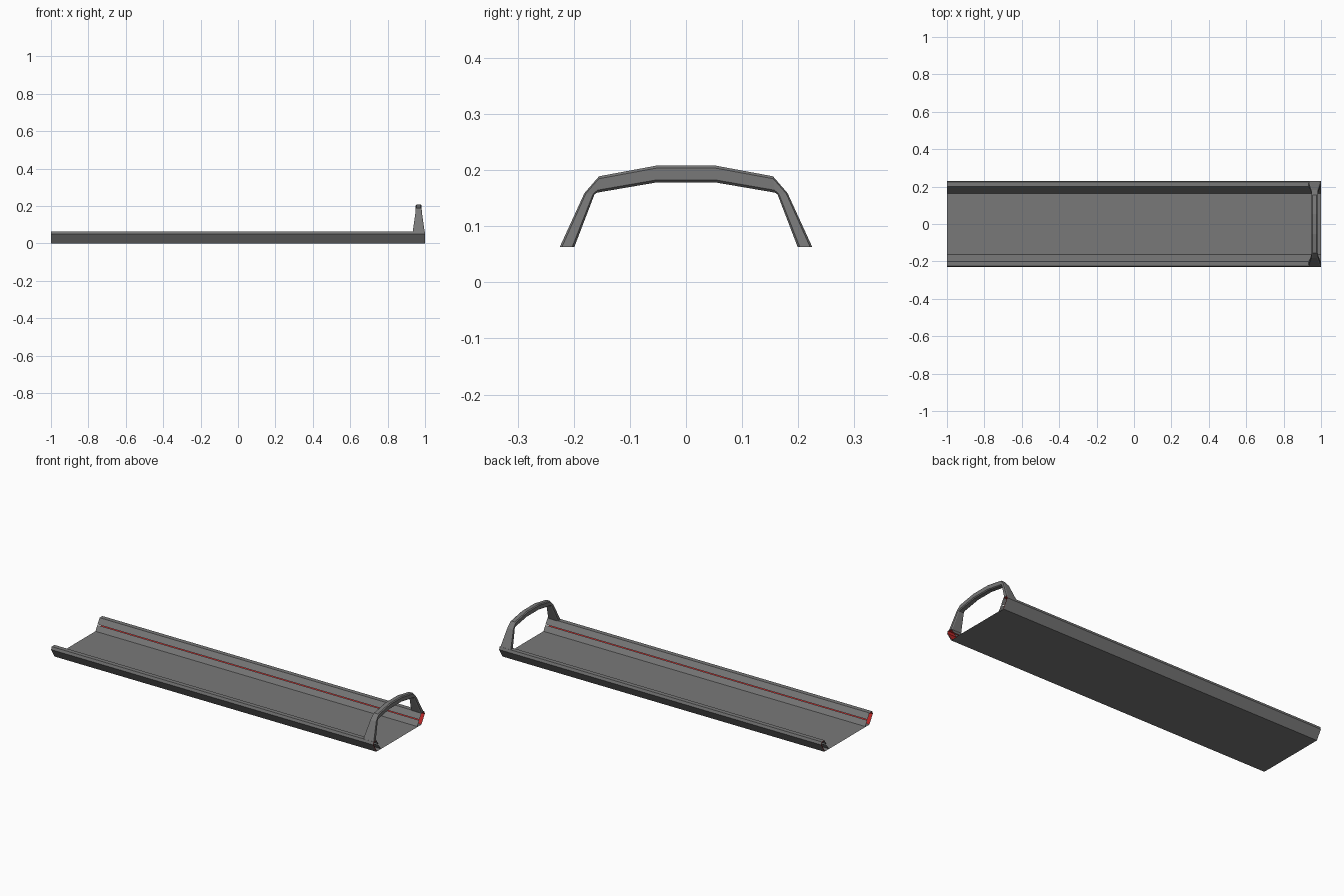
import bpy
import bmesh

if "Cube" in bpy.data.objects:
    bpy.data.objects.remove(bpy.data.objects["Cube"])

def material(name, rgb):
    m = bpy.data.materials.new(name)
    m.diffuse_color = (*rgb, 1)
    m.use_nodes = True
    m.node_tree.nodes["Principled BSDF"].inputs["Base Color"].default_value = m.diffuse_color
    return m

dark = material("dark_grey", (0.19, 0.19, 0.19))
red = material("red", (0.5, 0.02, 0.02))

def loft(name, rings, mat, closed=True):
    # skin a list of equally sized sections, ends left open
    n = len(rings[0])
    faces = []
    for i in range(len(rings) - 1):
        for j in range(n if closed else n - 1):
            k = (j + 1) % n
            faces.append((i * n + j, i * n + k, (i + 1) * n + k, (i + 1) * n + j))
    me = bpy.data.meshes.new(name)
    me.from_pydata([v for r in rings for v in r], [], faces)
    bm = bmesh.new()
    bm.from_mesh(me)
    if closed:
        bmesh.ops.recalc_face_normals(bm, faces=bm.faces)
    bm.to_mesh(me)
    bm.free()
    me.materials.append(mat)
    ob = bpy.data.objects.new(name, me)
    bpy.context.collection.objects.link(ob)
    return ob

def extrude_x(name, profile, mat, closed=True):
    return loft(name, [[(x, y, z) for y, z in profile] for x in (1.0, -1.0)], mat, closed)

# tray: hollow channel with raised side rails, open at both ends
half = [(0.20, 0.0), (0.23, 0.05), (0.225, 0.065), (0.20, 0.065),
        (0.181, 0.035), (0.181, 0.031), (0.163, 0.003)]
tray = extrude_x("tray", half + [(-y, z) for y, z in reversed(half)], dark)

# narrow slot along the inside of each rail
bm = bmesh.new()
bm.from_mesh(tray.data)
slot = [f for f in bm.faces if all(abs(abs(v.co.y) - 0.181) < 1e-4 for v in f.verts)
        and f.calc_area() < 0.05]
bmesh.ops.delete(bm, geom=slot, context='FACES')
bm.to_mesh(tray.data)
bm.free()

# red lining inside the rails, seen through the slot and the open ends
for s, side in ((1, "back"), (-1, "front")):
    lining = [(0.197, 0.003), (0.226, 0.05), (0.222, 0.062), (0.202, 0.062)]
    extrude_x(side + "_rail_lining", [(s * y, z) for y, z in lining][::s], red, closed=False)

# handle: tapered hoop with chamfered edges standing on the rails
# each station: outer (y, z), inner (y, z), half width along x
stations = [((0.225, 0.063), (0.199, 0.063), 0.032),
            ((0.181, 0.159), (0.163, 0.157), 0.018),
            ((0.155, 0.189), (0.158, 0.160), 0.016),
            ((0.053, 0.208), (0.053, 0.178), 0.016)]
stations += [((-o[0], o[1]), (-i[0], i[1]), w) for o, i, w in reversed(stations)]
CX = 0.966

def section(o, i, w):
    def point(t, dx):
        return (CX + dx, o[0] + (i[0] - o[0]) * t, o[1] + (i[1] - o[1]) * t)
    c = 0.005
    return [point(0, -w + c), point(0, w - c), point(0.15, w), point(0.85, w),
            point(1, w - c), point(1, -w + c), point(0.85, -w), point(0.15, -w)]

loft("handle", [section(*s) for s in stations], dark)
